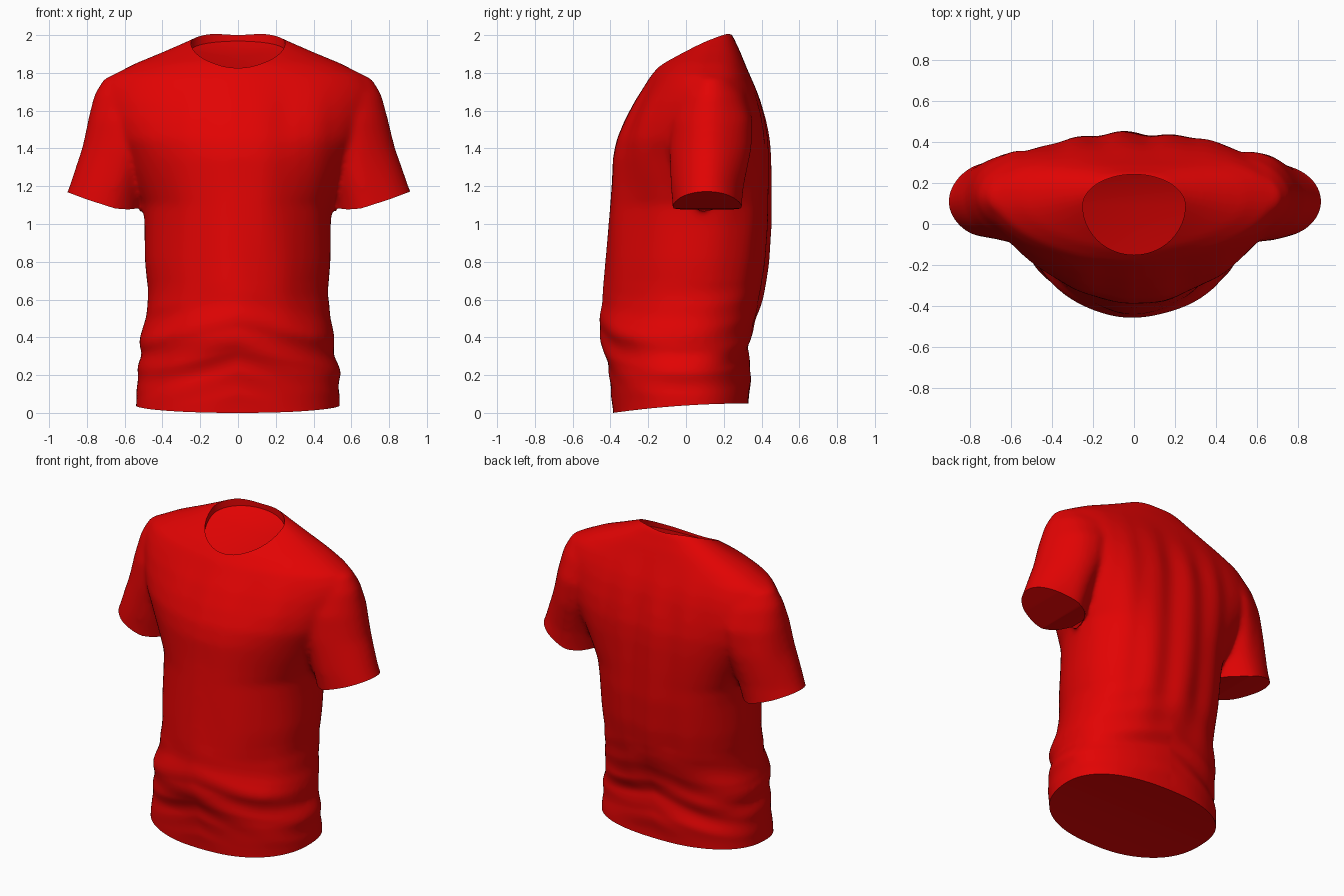
import bpy, bmesh, math
from mathutils import Vector, noise

if "Cube" in bpy.data.objects:
    bpy.data.objects.remove(bpy.data.objects["Cube"])

SEG = 72

def new_object(name, bm):
    bmesh.ops.recalc_face_normals(bm, faces=bm.faces)
    me = bpy.data.meshes.new(name)
    bm.to_mesh(me)
    bm.free()
    ob = bpy.data.objects.new(name, me)
    bpy.context.collection.objects.link(ob)
    return ob

def skin(bm, rings):
    # closed skin through rings of points
    vs = [[bm.verts.new(p) for p in r] for r in rings]
    for a, b in zip(vs, vs[1:]):
        for i in range(len(a)):
            j = (i + 1) % len(a)
            bm.faces.new((a[i], a[j], b[j], b[i]))
    bm.faces.new(vs[0])
    bm.faces.new(vs[-1])

def ring(z, cx, left, right, front, cy, back, nf, nb):
    # rounded section: separate reach and squareness on each side
    pts = []
    for i in range(SEG):
        t = 2 * math.pi * i / SEG
        c, s = math.cos(t), math.sin(t)
        n, d = (nb, back - cy) if s > 0 else (nf, cy - front)
        x = math.copysign(abs(c) ** (2 / n), c) * (right if c > 0 else left)
        y = math.copysign(abs(s) ** (2 / n), s) * d
        pts.append((cx + x, cy + y, z))
    return pts

def apply_mod(ob, kind, **props):
    m = ob.modifiers.new(kind.lower(), kind)
    for k, v in props.items():
        setattr(m, k, v)
    bpy.context.view_layer.objects.active = ob
    bpy.ops.object.modifier_apply(modifier=m.name)

def prism(bm, profile, place, lo, hi):
    skin(bm, [[place(a, b, w) for a, b in profile] for w in (lo, hi)])

def clamp(v):
    return max(0, min(1, v))

# torso sections: z, half width, front y, widest y, back y
torso = [(-.08, .54, -.38, 0, .33), (.1, .54, -.395, 0, .335), (.22, .53, -.41, 0, .335),
         (.30, .507, -.43, 0, .335), (.40, .525, -.455, 0, .34), (.5, .495, -.453, .01, .37),
         (.62, .475, -.443, .02, .405), (.8, .49, -.43, .03, .432), (1.0, .492, -.417, .05, .446),
         (1.1, .50, -.41, .07, .446), (1.2, .545, -.402, .08, .446), (1.35, .62, -.393, .1, .443),
         (1.45, .675, -.37, .1, .436), (1.55, .71, -.325, .11, .417), (1.65, .72, -.27, .11, .392),
         (1.72, .71, -.225, .11, .368), (1.785, .67, -.185, .11, .34), (1.85, .545, -.13, .12, .312),
         (1.91, .40, -.05, .13, .288), (1.965, .275, .03, .14, .262), (2.0, .2, .07, .15, .247),
         (2.04, .1, .1, .15, .2)]
# sleeve sections: z, inner x, outer x, front y, back y
sleeve = [(1.0, .54, .97, -.065, .30), (1.1, .515, .935, -.07, .30), (1.2, .49, .895, -.08, .31),
          (1.4, .43, .83, -.092, .35), (1.55, .40, .796, -.088, .355), (1.68, .36, .762, -.05, .32),
          (1.77, .36, .71, -.0, .27), (1.80, .40, .62, .05, .2)]

bm = bmesh.new()
skin(bm, [ring(z, 0, hw, hw, f, cy, b, 2.35 - .55 * clamp(z / .6), 2.3 + .3 * clamp(z - .8))
          for z, hw, f, cy, b in torso])
shirt = new_object("shirt", bm)
parts = [shirt]
for side in (-1, 1):
    bm = bmesh.new()
    rings = []
    for z, a, b, f, k in sleeve:
        near, far = .4 * (b - a), .6 * (b - a)
        l, r = (near, far) if side > 0 else (far, near)
        rings.append(ring(z, side * (a + near), l, r, f, (f + k) / 2 - .005, k, 1.8, 1.8))
    skin(bm, rings)
    parts.append(new_object("sleeve", bm))

# merge torso and sleeves into one cloth surface
for ob in bpy.context.selected_objects:
    ob.select_set(False)
for ob in parts:
    ob.select_set(True)
bpy.context.view_layer.objects.active = shirt
bpy.ops.object.join()
apply_mod(shirt, 'REMESH', mode='VOXEL', voxel_size=.013)
apply_mod(shirt, 'SMOOTH', factor=.5, iterations=28)

# cloth folds: bunched sideways near the hem, long and upright above
def fold(p):
    w = clamp((.7 - p.z) / .35)
    low = w * max(.25, min(1, p.z / .2))
    high = (1 - w) * clamp((1.85 - p.z) / .3)
    slant = p.z + .22 * abs(p.x)
    d = .022 * low * noise.noise(Vector((p.x * 2.6, p.y * 2.2 + 3, slant * 9)))
    d += .011 * high * noise.noise(Vector((p.x * 6, p.y * 4 + 7, p.z * 1.3)))
    if p.y > .2:
        d += .005 * high * math.cos(p.x * 28 + p.z) * clamp((.45 - abs(p.x)) / .15)
    return d

bm = bmesh.new()
bm.from_mesh(shirt.data)
bm.normal_update()
moves = [(v, v.normal * fold(v.co)) for v in bm.verts]
for v, m in moves:
    v.co += m
bm.to_mesh(shirt.data)
bm.free()

# one cutter trims hem, cuffs and neckline
bm = bmesh.new()
hem = [(y / 50, .05 - .049 * ((.33 - y / 50) / .71) ** 2) for y in range(-30, 31, 3)]
prism(bm, hem + [(.6, -.4), (-.6, -.4)], lambda a, b, w: (w, a, b), -.8, .8)
cuff = [(.498, 1.04), (.528, 1.083), (.58, 1.077), (.65, 1.082), (.80, 1.13), (.92, 1.175),
        (1.1, 1.24), (1.1, .9), (.505, .9)]
for side in (-1, 1):
    prism(bm, cuff, lambda a, b, w: (side * a, w, b), -.3, .55)

def neck_z(y):
    t = clamp((y + .15) / .395)
    return 1.815 + .16 * (1.25 * t - .25 * t * t)

def neck_ring(r, z=None):
    pts = []
    for i in range(SEG):
        a = 2 * math.pi * i / SEG
        s = math.sin(a)
        x, y = .25 * r * math.cos(a), .09 + (.152 if s > 0 else .24) * r * s
        pts.append((x, y, z or neck_z(y) - .025 * (1 - r * r) - .006))
    return pts

skin(bm, [neck_ring(r) for r in (.05, .2, .4, .6, .8, .93, 1)] + [neck_ring(1, 2.3)])
cutter = new_object("trim_cutter", bm)
cutter.hide_render = True
apply_mod(shirt, 'BOOLEAN', operation='DIFFERENCE', object=cutter, solver='EXACT')
bpy.data.objects.remove(cutter)

# material and shading
red = bpy.data.materials.new("red cloth")
red.diffuse_color = (.76, .001, .001, 1)
red.use_nodes = True
red.node_tree.nodes["Principled BSDF"].inputs["Base Color"].default_value = red.diffuse_color
shirt.data.materials.clear()
shirt.data.materials.append(red)
for p in shirt.data.polygons:
    p.material_index = 0
bpy.context.view_layer.objects.active = shirt
shirt.select_set(True)
bpy.ops.object.shade_smooth_by_angle(angle=math.radians(38))
